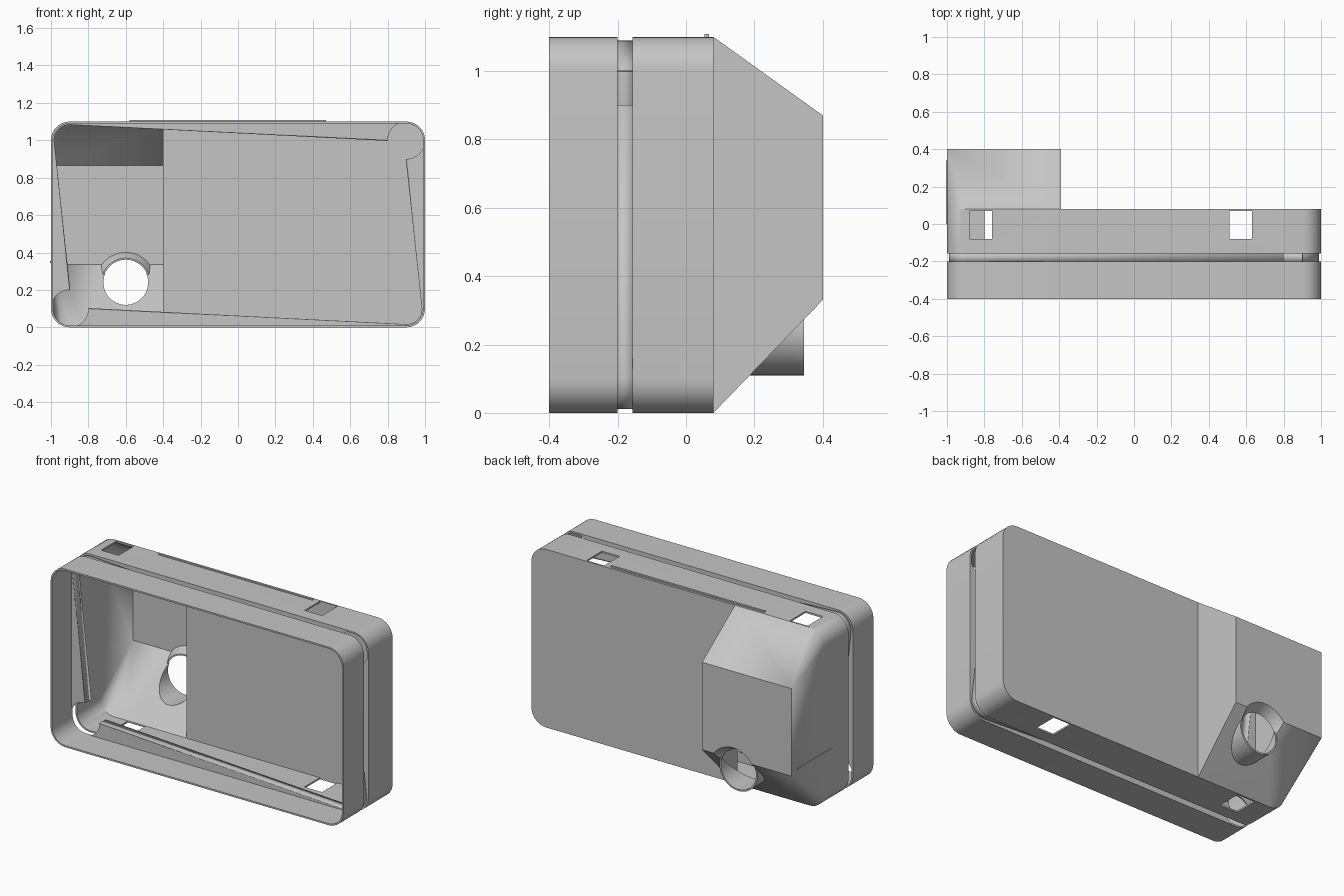
import bpy, bmesh
from math import cos, sin, radians, pi
from mathutils import Matrix

cube = bpy.data.objects.get("Cube")
if cube:
    bpy.data.objects.remove(cube, do_unlink=True)

WALL = 0.01
MID = 0.55                      # half height of the case
SLOT = (-0.2, -0.157)           # strap slot around the case

grey = bpy.data.materials.new("light grey plastic")
grey.use_nodes = True
grey.diffuse_color = (0.56, 0.56, 0.56, 1)
grey.node_tree.nodes["Principled BSDF"].inputs["Base Color"].default_value = (0.56, 0.56, 0.56, 1)


def finish(name, bm):
    bmesh.ops.recalc_face_normals(bm, faces=bm.faces)
    mesh = bpy.data.meshes.new(name)
    bm.to_mesh(mesh)
    bm.free()
    mesh.materials.append(grey)
    obj = bpy.data.objects.new(name, mesh)
    bpy.context.collection.objects.link(obj)
    return obj


def select(obj):
    bpy.ops.object.select_all(action='DESELECT')
    obj.select_set(True)
    bpy.context.view_layer.objects.active = obj


def boolean(obj, cutter, operation='DIFFERENCE'):
    mod = obj.modifiers.new("cut", 'BOOLEAN')
    mod.operation, mod.solver, mod.object = operation, 'EXACT', cutter
    select(obj)
    bpy.ops.object.modifier_apply(modifier=mod.name)
    bpy.data.objects.remove(cutter, do_unlink=True)


def smooth(obj):
    select(obj)
    bpy.ops.object.shade_smooth_by_angle(angle=radians(30))


def box(name, x, y, z):
    bm = bmesh.new()
    bmesh.ops.create_cube(bm, size=1)
    for v in bm.verts:
        v.co = [r[0] if c < 0 else r[1] for c, r in zip(v.co, (x, y, z))]
    return finish(name, bm)


def arc(cx, cz, r, start, end, n=8):
    angles = [radians(start + (end - start) * i / n) for i in range(n + 1)]
    return [(cx + r * cos(a), cz + r * sin(a)) for a in angles]


def case_body(name, inset, front):
    """Rounded box with a tapered bump on the back, shrunk by inset."""
    r, split, back = 0.1 - inset, -0.39 - inset, 0.08 - inset
    left = ([(split, 1.1 - inset)] + arc(-0.9, 1.0, r, 90, 180)
            + arc(-0.9, 0.1, r, 180, 270) + [(split, inset)])
    ring = left + arc(0.9, 0.1, r, 270, 360) + arc(0.9, 1.0, r, 0, 90)
    bm = bmesh.new()
    a = [bm.verts.new((x, front, z)) for x, z in ring]
    b = [bm.verts.new((x, back, z)) for x, z in ring]
    for i in range(len(ring)):
        j = (i + 1) % len(ring)
        bm.faces.new((a[i], a[j], b[j], b[i]))
    bm.faces.new(a)
    last = len(left) - 1
    bm.faces.new(b[last:] + [b[0]])
    # the bump: every corner arc converges on one sharp rear corner
    hi, lo, side = 0.87 - inset / 2, 0.33 + inset / 2, inset - 1
    rear = [bm.verts.new((x, 0.4 - inset, z))
            for x, z in ((split, hi), (side, hi), (side, lo), (split, lo))]
    half = last // 2
    target = [rear[0]] + [rear[1]] * half + [rear[2]] * half + [rear[3]]
    for i in range(last):
        s, t = target[i], target[i + 1]
        bm.faces.new((b[i], b[i + 1], t) if s is t else (b[i], b[i + 1], t, s))
    bm.faces.new(rear)
    bm.faces.new((b[0], rear[0], rear[3], b[last]))
    return finish(name, bm)


def frustum(name, r1, r2, y1, y2):
    """Round plug along y at the cable outlet."""
    bm = bmesh.new()
    bmesh.ops.create_cone(bm, cap_ends=True, segments=48, radius1=r1, radius2=r2,
                          depth=y2 - y1)
    bm.transform(Matrix.Translation((-0.6, (y1 + y2) / 2, 0.24)) @ Matrix.Rotation(-pi / 2, 4, 'X'))
    return finish(name, bm)


def spin(points):
    """Half turn about the middle of the case."""
    return [(-x, 2 * MID - z) for x, z in points]


def plate(name, points, y1, y2):
    bm = bmesh.new()
    face = bm.faces.new([bm.verts.new((x, y1, z)) for x, z in points])
    out = bmesh.ops.extrude_face_region(bm, geom=[face])
    for v in out["geom"]:
        if isinstance(v, bmesh.types.BMVert):
            v.co.y = y2
    return finish(name, bm)


# Hollow case with strap slot
case = case_body("case_shell", 0, -0.4)
boolean(case, case_body("hollow", WALL, -0.5))
boolean(case, box("slot_cutter", (-2, 2), SLOT, (-1, 2)))

# Rectangular openings in the top and bottom walls
for x1, z in ((0.51, 1.1), (-0.88, 1.1), (0.51, 0), (-0.8, 0)):
    boolean(case, box("hole_cutter", (x1, x1 + 0.12), (-0.08, 0.07), (z - 0.05, z + 0.05)))

# Opening for the cable outlet
boolean(case, frustum("outlet_cutter", 0.128, 0.128, 0.05, 0.345))
boolean(case, frustum("recess_cutter", 0.128, 0.166, 0.34, 0.405))
smooth(case)

# Outlet tube outside the sloped wall
tube = frustum("outlet_tube", 0.13, 0.13, 0.08, 0.345)
boolean(tube, frustum("bore", 0.12, 0.12, 0, 0.5))
boolean(tube, case_body("inside", WALL, -0.5))
smooth(tube)

# Flared recess where the tube meets the back wall
flare = frustum("outlet_flare", 0.13, 0.172, 0.338, 0.41)
boolean(flare, frustum("flare_bore", 0.12, 0.165, 0.335, 0.412))
boolean(flare, case_body("outside", 0, -0.5), 'INTERSECT')
smooth(flare)

# Strap channels: sloped floor between two plates, repeated by half turn
floor_line = [(-0.9, 0.2)] + arc(-0.9, 1.0, 0.086, 180, 90) + [(0.8, 1.0)]
rim = 0.096
outline = (floor_line + arc(0.9, 1.0, 0.1, 180, 92)
           + arc(-0.9, 1.0, rim, 90, 180) + arc(-0.9, 0.1, 0.1, 178, 90)[:-1])
for label, turn in (("upper", list), ("lower", spin)):
    shape = turn(outline)
    plate(label + "_channel_front", shape, SLOT[0] - 0.008, SLOT[0])
    plate(label + "_channel_back", shape, SLOT[1], SLOT[1] + 0.008)
    bm = bmesh.new()
    pairs = [[bm.verts.new((x, y, z)) for y in (SLOT[0] - 0.008, SLOT[1] + 0.008)]
             for x, z in turn(floor_line)]
    for p, q in zip(pairs, pairs[1:]):
        bm.faces.new((p[0], p[1], q[1], q[0]))
    ribbon = finish(label + "_channel_floor", bm)
    solid = ribbon.modifiers.new("thickness", 'SOLIDIFY')
    solid.thickness, solid.offset = 0.006, 0
    smooth(ribbon)

# Thin raised ridges on the top and right side
box("top_ridge", (-0.58, 0.47), (0.054, 0.067), (1.095, 1.108))
box("side_ridge", (-1.004, -0.995), (0.0, 0.34), (0.345, 0.355))
